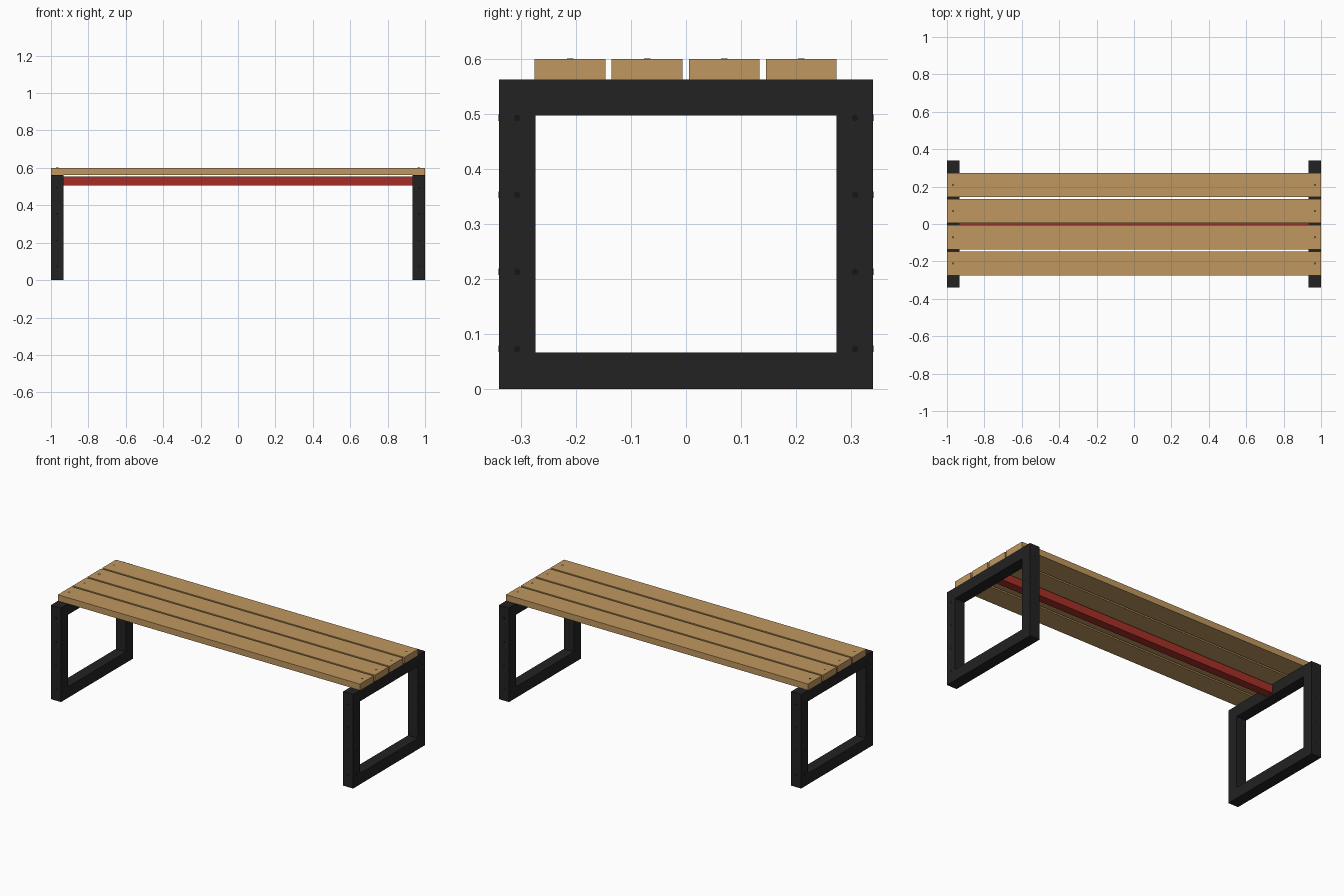
import bpy, bmesh, math
from mathutils import Matrix, Vector

if "Cube" in bpy.data.objects:
    bpy.data.objects.remove(bpy.data.objects["Cube"])


def material(name, rgb):
    m = bpy.data.materials.new(name)
    m.diffuse_color = (*rgb, 1)
    m.use_nodes = True
    m.node_tree.nodes["Principled BSDF"].inputs["Base Color"].default_value = m.diffuse_color
    return m


WOOD = material("warm wood", (0.53, 0.31, 0.115))
BLACK = material("black steel", (0.016, 0.016, 0.016))
RED = material("red steel", (0.38, 0.028, 0.02))
DARK = material("dark screw", (0.008, 0.008, 0.008))
SCREW = material("brown screw", (0.10, 0.065, 0.03))


def finish(name, bm, mat):
    bmesh.ops.recalc_face_normals(bm, faces=bm.faces)
    me = bpy.data.meshes.new(name)
    bm.to_mesh(me)
    bm.free()
    me.materials.append(mat)
    ob = bpy.data.objects.new(name, me)
    bpy.context.collection.objects.link(ob)
    return ob


def box(name, lo, hi, mat):
    lo, hi = Vector(lo), Vector(hi)
    bm = bmesh.new()
    bmesh.ops.create_cube(bm, size=1, matrix=Matrix.Translation((lo + hi) / 2)
                          @ Matrix.Diagonal((*(hi - lo), 1)))
    return finish(name, bm, mat)


def screws(name, spots, mat, radius=0.006):
    # thin round heads, each given as (position, outward direction)
    bm = bmesh.new()
    for pos, direction in spots:
        turn = Vector(direction).to_track_quat('Z', 'Y').to_matrix().to_4x4()
        bmesh.ops.create_cone(bm, cap_ends=True, segments=16, radius1=radius,
                              radius2=radius, depth=0.0016,
                              matrix=Matrix.Translation(pos) @ turn)
    return finish(name, bm, mat)


W, TOP, DEPTH, TUBE = 1.0, 0.563, 0.34, 0.066
INNER = W - TUBE

# rectangular end frames
for side, label in ((-1, "left"), (1, "right")):
    bm = bmesh.new()
    outer = [(-DEPTH, 0), (DEPTH, 0), (DEPTH, TOP), (-DEPTH, TOP)]
    inner = [(-DEPTH + TUBE, TUBE), (DEPTH - TUBE, TUBE),
             (DEPTH - TUBE, TOP - TUBE), (-DEPTH + TUBE, TOP - TUBE)]
    rings = [[bm.verts.new((side * x, y, z)) for y, z in loop]
             for x in (W, INNER) for loop in (outer, inner)]
    for a, b in ((0, 1), (1, 3), (3, 2), (2, 0)):
        for i in range(4):
            j = (i + 1) % 4
            bm.faces.new((rings[a][i], rings[a][j], rings[b][j], rings[b][i]))
    finish(label + "_frame", bm, BLACK)

    # screws on the outer, front and back faces of the legs
    spots = []
    for s in (-1, 1):
        for i in range(4):
            z = 0.073 + 0.14 * i
            spots.append(((side * W, s * (DEPTH - TUBE / 2), z), (side, 0, 0)))
            spots.append(((side * (W - TUBE / 2), s * DEPTH, z), (0, s, 0)))
    screws(label + "_frame_screws", spots, DARK)

# seat slats with a screw at each end
for i in range(4):
    y = -0.2105 + 0.14 * i
    box(f"seat_slat_{i + 1}", (-W, y - 0.0645, TOP), (W, y + 0.0645, 0.6), WOOD)
    screws(f"slat_screws_{i + 1}",
           [((s * (W - TUBE / 2), y, 0.6), (0, 0, 1)) for s in (-1, 1)], SCREW)

# red beam joining the frames under the seat
box("cross_beam", (-0.932, -0.025, 0.507), (0.932, 0.025, 0.555), RED)
